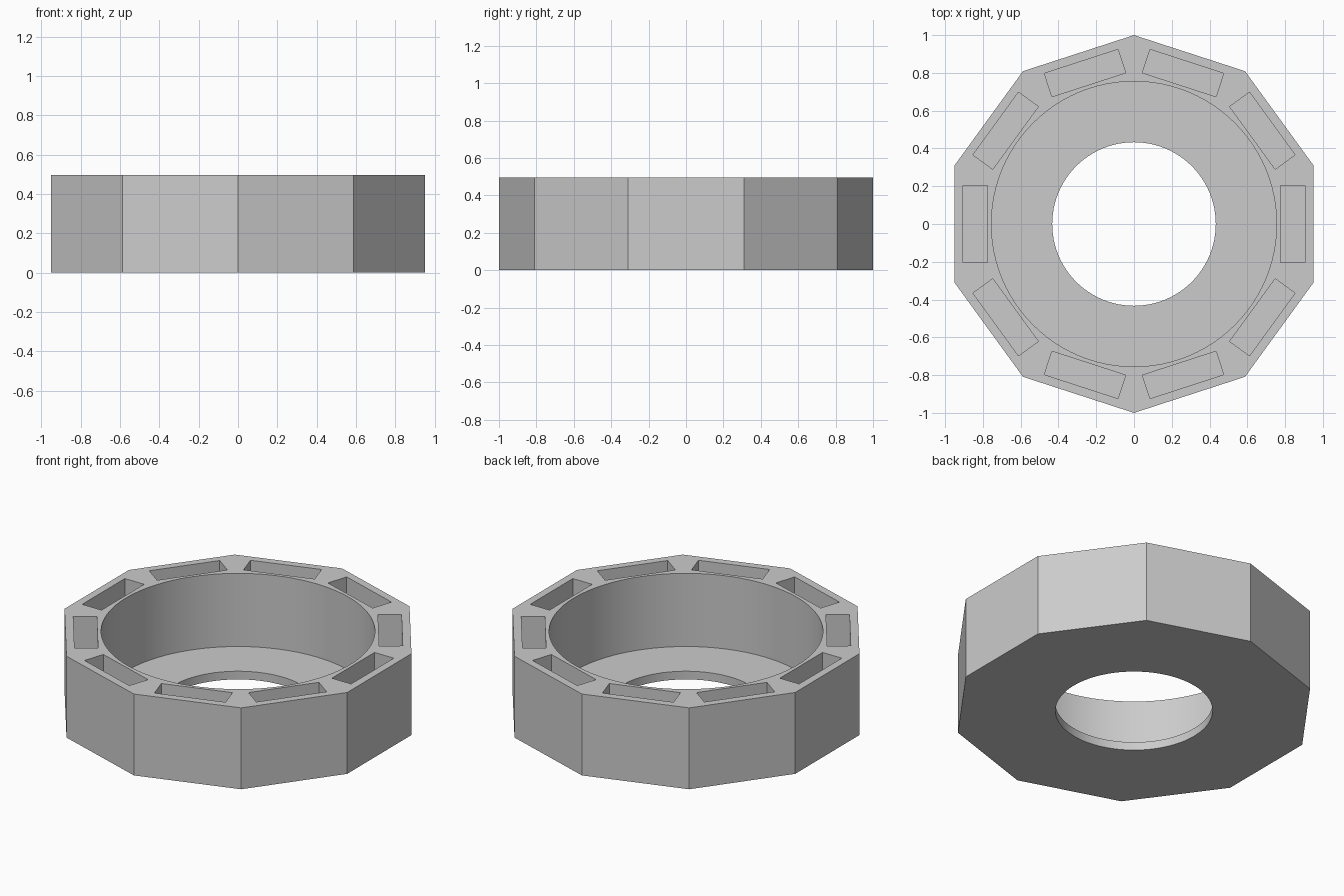
import bpy
import math
from mathutils import Matrix

default = bpy.data.objects.get("Cube")
if default:
    bpy.data.objects.remove(default, do_unlink=True)

SIDES = 10
HEIGHT = 0.495
FLOOR = 0.05
APOTHEM = math.cos(math.pi / SIDES)

grey = bpy.data.materials.new("plain grey")
grey.use_nodes = True
grey.diffuse_color = (0.6, 0.6, 0.6, 1)
grey.node_tree.nodes["Principled BSDF"].inputs["Base Color"].default_value = (0.6, 0.6, 0.6, 1)


def prism(name, sides, radius, bottom, top, turn=0.0):
    """Upright prism whose first corner points along +y, plus a turn."""
    bpy.ops.mesh.primitive_cylinder_add(vertices=sides, radius=radius, depth=top - bottom)
    obj = bpy.context.object
    obj.name = name
    obj.data.transform(Matrix.Translation((0, 0, (top + bottom) / 2)) @ Matrix.Rotation(turn, 4, 'Z'))
    obj.data.materials.append(grey)
    return obj


def pocket(index):
    """Long slot cutter parallel to one outer side."""
    bpy.ops.mesh.primitive_cube_add(size=1)
    obj = bpy.context.object
    obj.name = f"pocket_cutter_{index + 1}"
    size = Matrix.Diagonal((0.13, 0.41, HEIGHT, 1))
    move = Matrix.Translation((0.84, 0, FLOOR + HEIGHT / 2))
    spin = Matrix.Rotation(index * math.tau / SIDES, 4, 'Z')
    obj.data.transform(spin @ move @ size)
    obj.data.materials.append(grey)
    return obj


def cut(target, cutter):
    """Subtract the cutter, then discard it."""
    cutter.hide_render = True
    mod = target.modifiers.new("cut", 'BOOLEAN')
    mod.operation = 'DIFFERENCE'
    mod.solver = 'EXACT'
    mod.object = cutter
    bpy.ops.object.select_all(action='DESELECT')
    target.select_set(True)
    bpy.context.view_layer.objects.active = target
    bpy.ops.object.modifier_apply(modifier=mod.name)
    bpy.data.objects.remove(cutter, do_unlink=True)


# Ten-sided body with a corner at front and back
body = prism("ten_sided_ring", SIDES, 1.0, 0, HEIGHT)

# Wide bore above a thin floor, and the smaller hole through the floor
cut(body, prism("bore_cutter", 96, 0.755, FLOOR, HEIGHT + 0.1))
cut(body, prism("floor_hole_cutter", 96, 0.433, -0.1, FLOOR + 0.1))

# One pocket behind each outer side
for i in range(SIDES):
    cut(body, pocket(i))

# Smooth round walls, crisp corners
bpy.ops.object.shade_smooth_by_angle(angle=math.radians(25))
